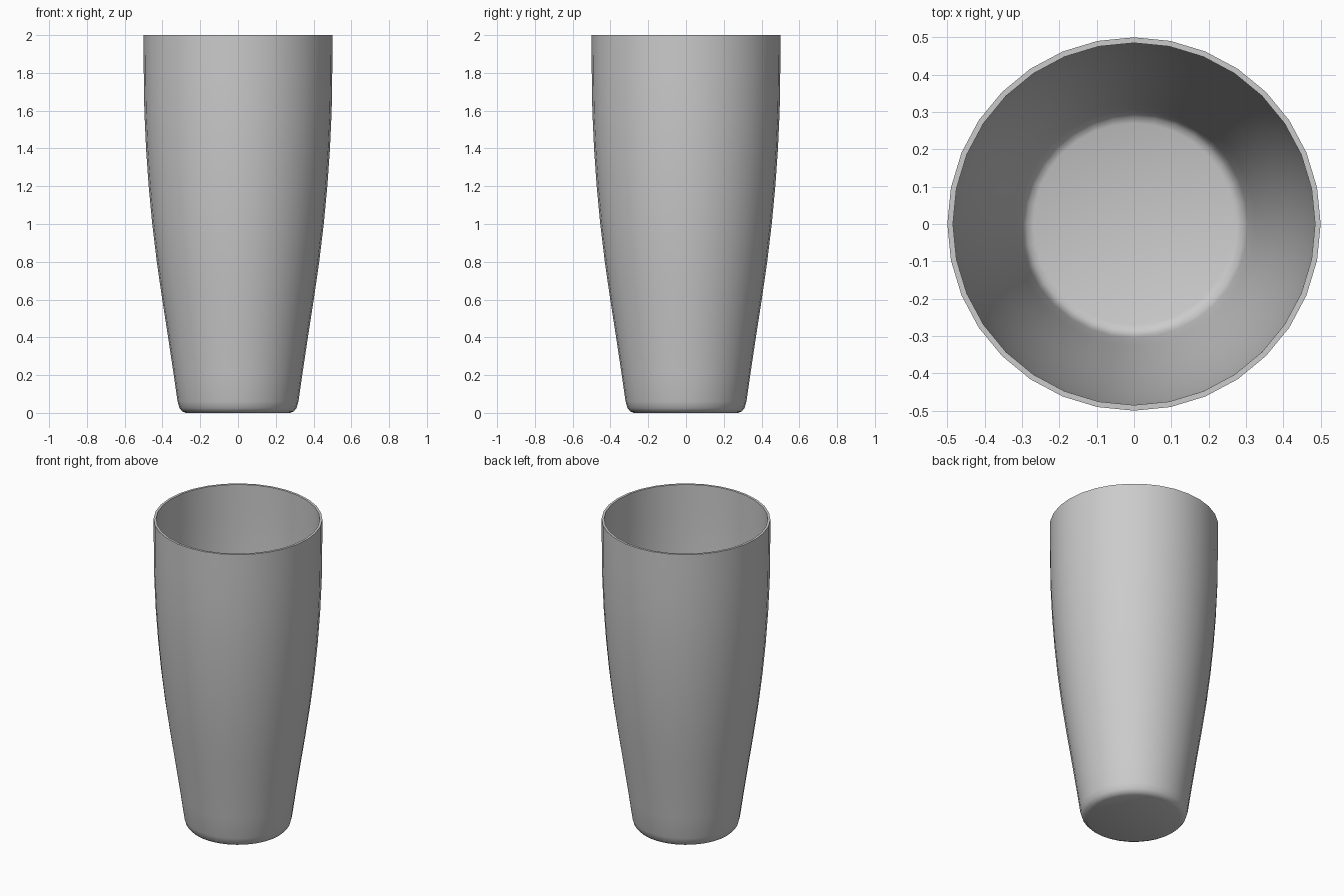
import bpy, bmesh, math

if "Cube" in bpy.data.objects:
    bpy.data.objects.remove(bpy.data.objects["Cube"])

SEGMENTS = 32

# Half profile: outside from base up to the rim, then down the inside to the floor
outer = [(0.275, 0.0), (0.295, 0.008), (0.31, 0.025), (0.32, 0.06), (0.34, 0.2),
         (0.37, 0.4), (0.401, 0.6), (0.43, 0.8), (0.454, 1.0), (0.473, 1.2),
         (0.487, 1.4), (0.496, 1.6), (0.499, 1.8), (0.5, 2.0)]
inner = [(0.485, 2.0), (0.484, 1.8), (0.481, 1.6), (0.472, 1.4), (0.458, 1.2),
         (0.439, 1.0), (0.415, 0.8), (0.386, 0.6), (0.355, 0.4), (0.325, 0.2),
         (0.305, 0.063), (0.298, 0.036), (0.287, 0.022), (0.27, 0.015)]


def lathe(name, profile):
    bm = bmesh.new()
    rings = []
    for r, z in profile:
        rings.append([bm.verts.new((r * math.cos(2 * math.pi * i / SEGMENTS),
                                    r * math.sin(2 * math.pi * i / SEGMENTS), z))
                      for i in range(SEGMENTS)])
    for a, b in zip(rings, rings[1:]):
        for i in range(SEGMENTS):
            j = (i + 1) % SEGMENTS
            bm.faces.new((a[i], a[j], b[j], b[i]))
    # underside and inner floor
    bm.faces.new(rings[0][::-1])
    bm.faces.new(rings[-1])
    mesh = bpy.data.meshes.new(name)
    bm.to_mesh(mesh)
    bm.free()
    obj = bpy.data.objects.new(name, mesh)
    bpy.context.collection.objects.link(obj)
    return obj


# Tall drinking glass
glass = lathe("drinking_glass", outer + inner)
bpy.context.view_layer.objects.active = glass
glass.select_set(True)
bpy.ops.object.shade_smooth_by_angle(angle=math.radians(30))
